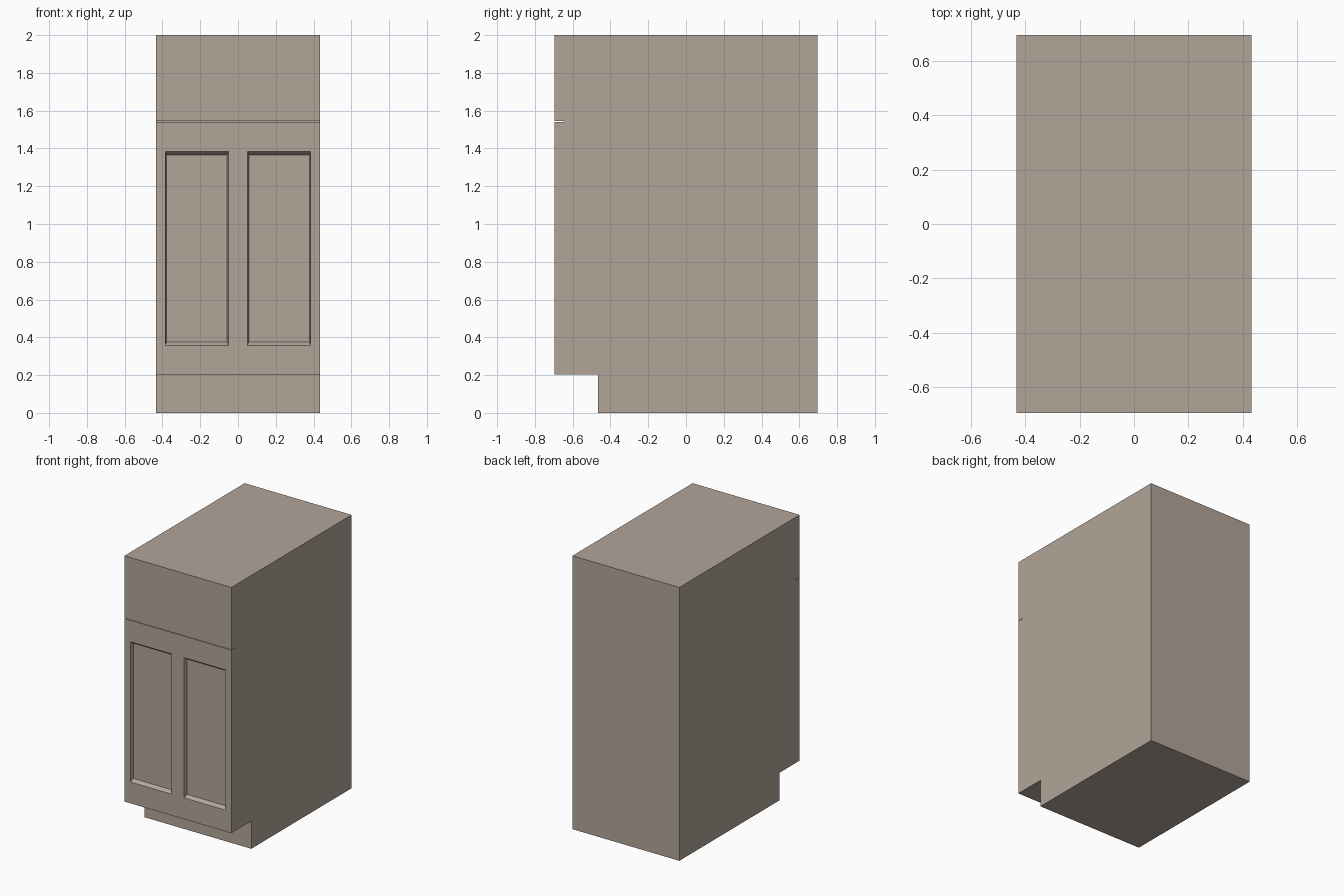
import bpy

if "Cube" in bpy.data.objects:
    bpy.data.objects.remove(bpy.data.objects["Cube"])

W, FRONT, BACK, TOP = 0.433, -0.695, 0.695, 2.0


def mesh_object(name, verts, faces):
    mesh = bpy.data.meshes.new(name)
    mesh.from_pydata(verts, [], faces)
    obj = bpy.data.objects.new(name, mesh)
    bpy.context.collection.objects.link(obj)
    return obj


def loft(name, ring_a, ring_b):
    """Closed solid between two matching rings of points."""
    n = len(ring_a)
    sides = [(i, (i + 1) % n, n + (i + 1) % n, n + i) for i in range(n)]
    caps = [tuple(reversed(range(n))), tuple(range(n, 2 * n))]
    return mesh_object(name, ring_a + ring_b, sides + caps)


# Painted wood colour
paint = bpy.data.materials.new("taupe_paint")
paint.diffuse_color = (0.45, 0.378, 0.318, 1)
paint.use_nodes = True
paint.node_tree.nodes["Principled BSDF"].inputs["Base Color"].default_value = paint.diffuse_color

# Cabinet body: side profile (y, z) with toe kick and the gap under the drawer
profile = [(-0.465, 0), (BACK, 0), (BACK, TOP), (FRONT, TOP),
           (FRONT, 1.544), (-0.648, 1.544), (-0.648, 1.541), (FRONT, 1.541),
           (FRONT, 0.202), (-0.465, 0.202)]
body = loft("cabinet_body",
            [(-W, y, z) for y, z in profile],
            [(W, y, z) for y, z in profile])
body.data.materials.append(paint)


def rectangle(cx, cz, hx, hz, y):
    return [(cx - hx, y, cz - hz), (cx + hx, y, cz - hz),
            (cx + hx, y, cz + hz), (cx - hx, y, cz + hz)]


# Recessed door panels: tapered cutters, mirrored left and right
DEPTH, SLOPE_X, SLOPE_Z = 0.025, 0.007, 0.018
for side, label in ((-1, "left"), (1, "right")):
    cx, cz, hx, hz = side * 0.218, 0.871, 0.167, 0.513
    cutter = loft(f"{label}_panel_cutter",
                  rectangle(cx, cz, hx + SLOPE_X, hz + SLOPE_Z, FRONT - DEPTH),
                  rectangle(cx, cz, hx - SLOPE_X, hz - SLOPE_Z, FRONT + DEPTH))
    # Outward normals for the boolean
    cutter.data.flip_normals()
    cutter.data.materials.append(paint)
    cutter.hide_render = True
    cutter.hide_set(True)
    cut = body.modifiers.new(f"{label}_panel", 'BOOLEAN')
    cut.operation = 'DIFFERENCE'
    cut.solver = 'EXACT'
    cut.object = cutter
